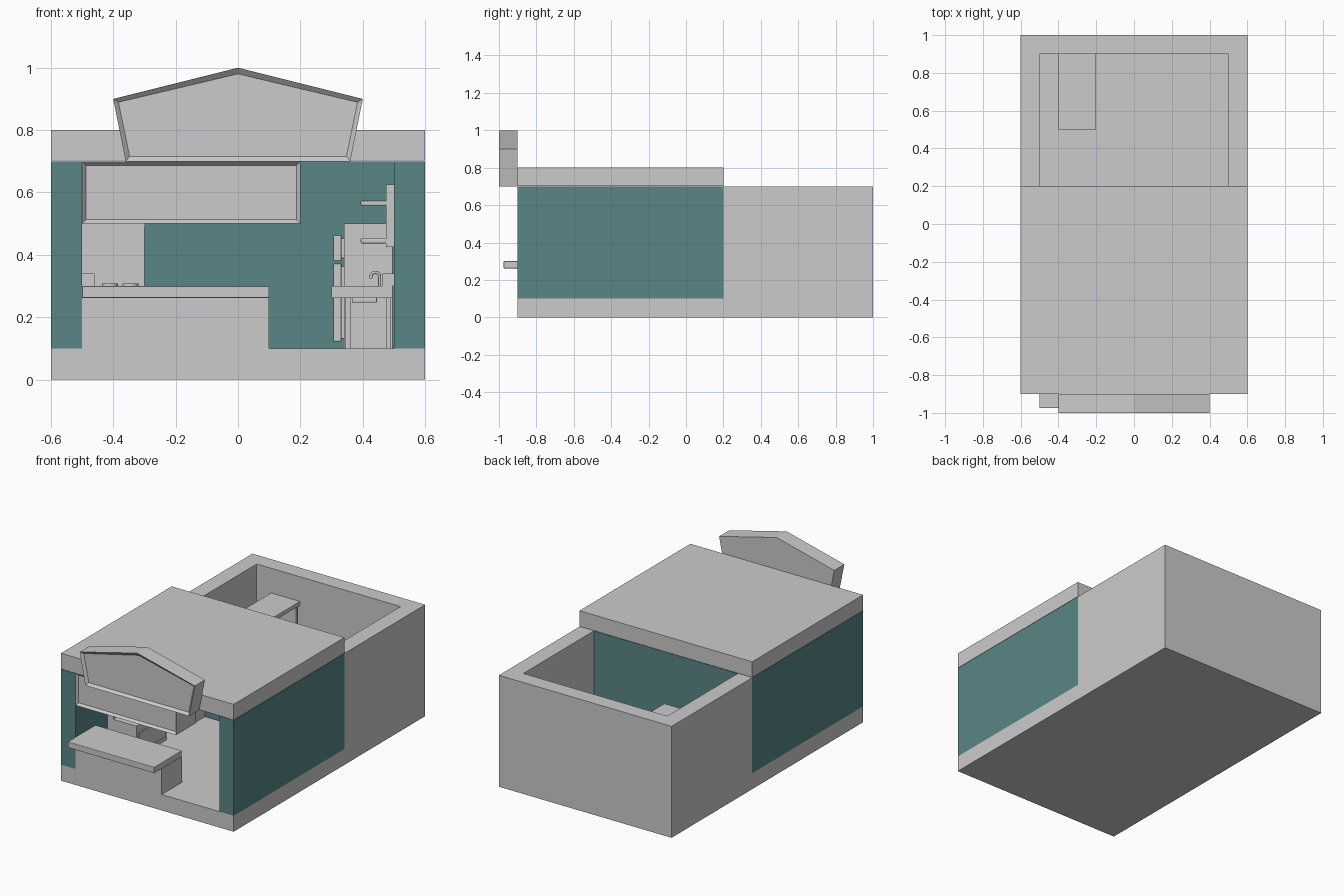
import bpy, bmesh, math
from mathutils import Vector

if "Cube" in bpy.data.objects:
    bpy.data.objects.remove(bpy.data.objects["Cube"])

teal = bpy.data.materials.new("teal_wall")
teal.diffuse_color = (0.10, 0.24, 0.24, 1)
teal.use_nodes = True
teal.node_tree.nodes["Principled BSDF"].inputs["Base Color"].default_value = teal.diffuse_color


def add_object(name, bm, mat=None):
    bmesh.ops.recalc_face_normals(bm, faces=bm.faces)
    mesh = bpy.data.meshes.new(name)
    bm.to_mesh(mesh)
    bm.free()
    ob = bpy.data.objects.new(name, mesh)
    bpy.context.collection.objects.link(ob)
    if mat:
        mesh.materials.append(mat)
    return ob


def box(name, x, y, z, mat=None, bevel=0.0):
    bm = bmesh.new()
    bmesh.ops.create_cube(bm, size=1)
    for v in bm.verts:
        v.co = Vector([a[0] + (c + 0.5) * (a[1] - a[0]) for a, c in zip((x, y, z), v.co)])
    ob = add_object(name, bm, mat)
    if bevel:
        mod = ob.modifiers.new("soft_edge", 'BEVEL')
        mod.width = bevel
        mod.segments = 2
    return ob


def framed_board(name, outline, y0, y1, rim, recess):
    """Extruded outline whose front face is inset and pushed back."""
    bm = bmesh.new()
    front = bm.faces.new([bm.verts.new((x, y0, z)) for x, z in outline])
    ret = bmesh.ops.extrude_face_region(bm, geom=[front], use_keep_orig=True)
    for v in [g for g in ret["geom"] if isinstance(g, bmesh.types.BMVert)]:
        v.co.y = y1
    bmesh.ops.recalc_face_normals(bm, faces=bm.faces)
    front = min(bm.faces, key=lambda f: f.calc_center_median().y)
    bmesh.ops.inset_region(bm, faces=[front], thickness=rim)
    for v in front.verts:
        v.co.y += recess
    return add_object(name, bm)


def cylinder(name, center, radius, depth, sides=20):
    bm = bmesh.new()
    bmesh.ops.create_cone(bm, cap_ends=True, segments=sides, radius1=radius,
                          radius2=radius, depth=depth)
    bmesh.ops.translate(bm, verts=bm.verts, vec=center)
    ob = add_object(name, bm)
    for p in ob.data.polygons:
        p.use_smooth = abs(p.normal.z) < 0.5
    return ob


# Shell: base, shop walls, roof, open yard
box("base_slab", (-0.6, 0.6), (-0.9, 1.0), (0, 0.1))
for side, a, b in (("left", -0.6, -0.5), ("right", 0.5, 0.6)):
    box(side + "_shop_wall", (a, b), (-0.9, 0.2), (0.1, 0.7), teal)
    box(side + "_yard_wall", (a, b), (0.2, 1.0), (0.1, 0.7))
box("partition_wall", (-0.5, 0.5), (0.1, 0.2), (0.1, 0.7), teal)
box("yard_back_wall", (-0.5, 0.5), (0.9, 1.0), (0.1, 0.7))
box("roof_slab", (-0.6, 0.6), (-0.9, 0.2), (0.702, 0.8))

# Shop front: gabled sign, hanging board, service counter
framed_board("gable_sign", [(-0.36, 0.7), (0.36, 0.7), (0.4, 0.9), (0, 1.0), (-0.4, 0.9)],
             -1.0, -0.9, 0.02, 0.015)
framed_board("hanging_board", [(-0.5, 0.5), (0.2, 0.5), (0.2, 0.7), (-0.5, 0.7)],
             -0.9, -0.7, 0.018, 0.015)
box("counter_body", (-0.5, 0.1), (-0.9, -0.7), (0.1, 0.262))
box("counter_top", (-0.5, 0.1), (-0.975, -0.7), (0.262, 0.3), bevel=0.003)

# Stove along the left wall, with tall cabinet behind
box("stove_body", (-0.5, -0.3), (-0.58, -0.28), (0.1, 0.3))
box("stove_back", (-0.5, -0.46), (-0.58, -0.28), (0.3, 0.34))
box("oven_door", (-0.3, -0.292), (-0.56, -0.30), (0.13, 0.25))
for x in (-0.41, -0.345):
    for y in (-0.5, -0.36):
        cylinder("burner", (x, y, 0.304), 0.026, 0.01)
box("tall_cabinet", (-0.5, -0.3), (-0.12, 0.1), (0.1, 0.49))
box("tall_cabinet_top", (-0.5, -0.298), (-0.123, 0.1), (0.49, 0.5))

# Sink table along the right wall, top built around the basin
ty = (-0.6, -0.2)
top_z = (0.262, 0.3)
box("sink_top_front", (0.3, 0.37), ty, top_z)
box("sink_top_back", (0.44, 0.495), ty, top_z)
box("sink_top_near", (0.37, 0.44), (-0.6, -0.47), top_z)
box("sink_top_far", (0.37, 0.44), (-0.33, -0.2), top_z)
box("basin_floor", (0.365, 0.445), (-0.475, -0.325), (0.247, 0.264), bevel=0.003)
box("sink_splashback", (0.463, 0.5), ty, (0.3, 0.34))
for x in (0.345, 0.475):
    for y in (-0.585, -0.23):
        box("sink_leg", (x, x + 0.015), (y, y + 0.015), (0.1, 0.262))

# Curved tap
curve = bpy.data.curves.new("tap", 'CURVE')
curve.dimensions = '3D'
curve.bevel_depth = 0.005
curve.bevel_resolution = 2
pts = [(0.454, 0.3)] + [(0.44 + 0.014 * math.cos(math.pi * i / 8),
                         0.33 + 0.014 * math.sin(math.pi * i / 8)) for i in range(10)]
spline = curve.splines.new('POLY')
spline.points.add(len(pts) - 1)
for p, (x, z) in zip(spline.points, pts):
    p.co = (x, -0.4, z, 1)
bpy.context.collection.objects.link(bpy.data.objects.new("tap", curve))

# Wall shelf above the sink
box("shelf_backboard", (0.475, 0.5), ty, (0.425, 0.625))
for z in (0.437, 0.558):
    box("wall_shelf", (0.393, 0.475), ty, (z, z + 0.016), bevel=0.003)

# Fridge with two doors
box("fridge_body", (0.34, 0.495), (-0.12, 0.09), (0.1, 0.5))
for name, z in (("fridge_lower_door", (0.122, 0.372)), ("fridge_upper_door", (0.38, 0.463))):
    box(name, (0.305, 0.332), (-0.11, 0.08), z, bevel=0.004)
    box(name + "_hinge", (0.33, 0.342), (0.03, 0.06), (z[0] + 0.01, z[1] - 0.01))

# Storage rack in the yard
box("rack_top", (-0.4, -0.2), (0.5, 0.9), (0.52, 0.545))
for y in (0.51, 0.875):
    box("rack_end", (-0.39, -0.21), (y, y + 0.015), (0.1, 0.52))
box("rack_back", (-0.39, -0.38), (0.51, 0.89), (0.1, 0.52))
for z in (0.12, 0.25, 0.38):
    box("rack_shelf", (-0.38, -0.21), (0.525, 0.875), (z, z + 0.015))
